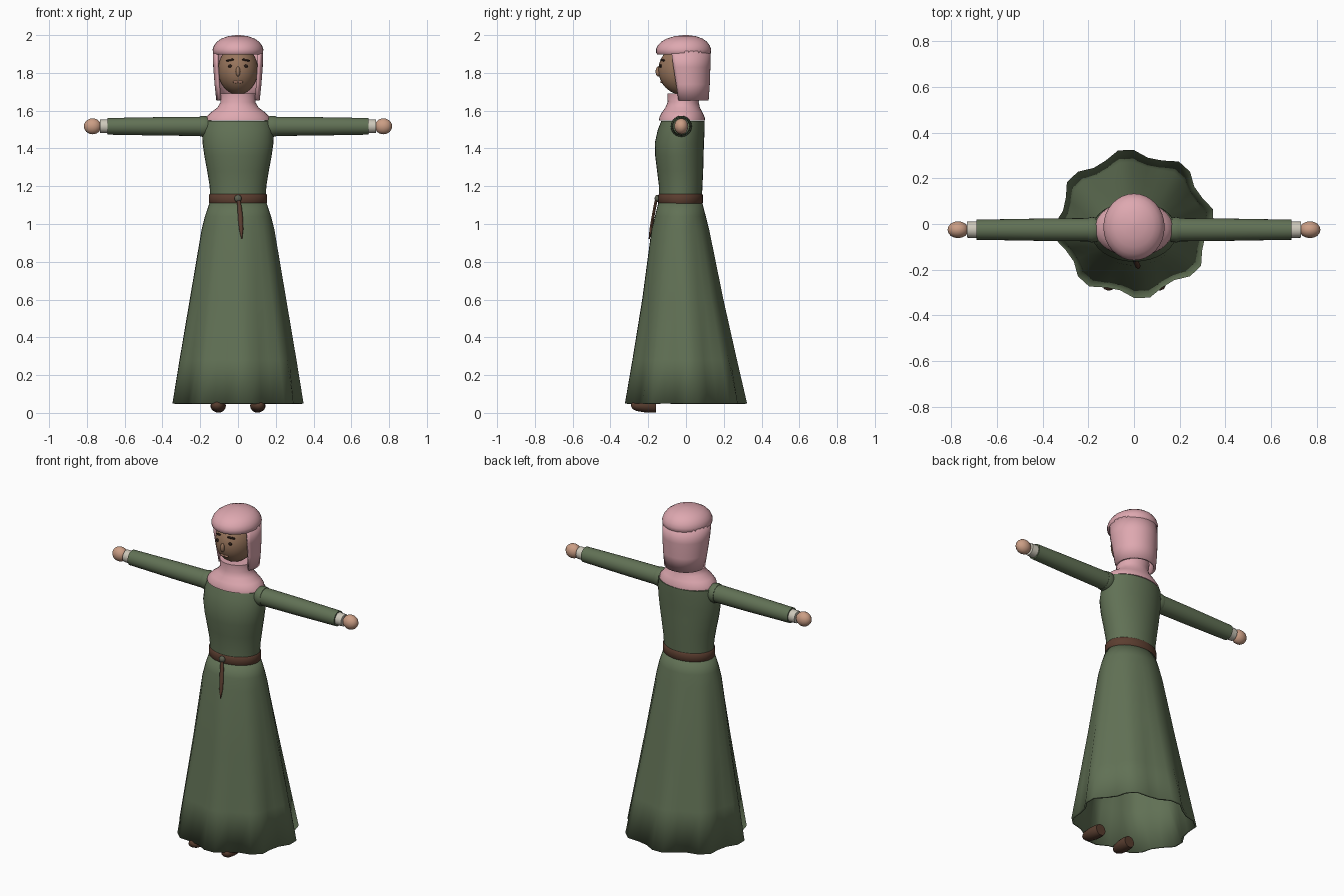
import bpy, bmesh, math
from mathutils import Vector


def srgb(r, g, b):
    f = lambda c: c / 12.92 if c <= 0.04045 else ((c + 0.055) / 1.055) ** 2.4
    return (f(r / 255), f(g / 255), f(b / 255), 1)


def material(name, *rgb):
    m = bpy.data.materials.new(name)
    m.diffuse_color = srgb(*rgb)
    return m


GREEN = material("dress_green", 97, 113, 85)
PINK = material("scarf_pink", 222, 168, 176)
FACE = material("face_skin", 152, 117, 92)
HAND = material("hand_skin", 203, 158, 133)
LEATHER = material("belt_brown", 92, 62, 48)
SHOE = material("shoe_brown", 86, 60, 46)
LINEN = material("cuff_linen", 205, 200, 186)
DARK = material("eye_dark", 42, 28, 22)
LIP = material("lip_tan", 176, 130, 110)
KNOT = material("knot_grey", 92, 96, 80)


def finish(bm, name, mat, angle=45):
    bmesh.ops.recalc_face_normals(bm, faces=bm.faces)
    me = bpy.data.meshes.new(name)
    bm.to_mesh(me)
    bm.free()
    me.materials.append(mat)
    ob = bpy.data.objects.new(name, me)
    bpy.context.collection.objects.link(ob)
    bpy.ops.object.select_all(action='DESELECT')
    ob.select_set(True)
    bpy.context.view_layer.objects.active = ob
    bpy.ops.object.shade_smooth_by_angle(angle=math.radians(angle))
    return ob


def loft(name, mat, rings, n=32, axis='Z', sign=1, arc=None, caps=True, wave=None, angle=45):
    """Rings are (height, radius_a, radius_b, centre_b, centre_a)."""
    bm = bmesh.new()
    rows = []
    a0, a1 = arc or (0, 360)
    count = n + 1 if arc else n
    for i, ring in enumerate(rings):
        h, ra, rb, cb, ca = (tuple(ring) + (0, 0))[:5]
        row = []
        for k in range(count):
            t = math.radians(a0 + (a1 - a0) * k / n)
            w = 1 + (wave[i] * math.cos(8 * (t - math.radians(7))) if wave else 0)
            a, b = ca + ra * w * math.cos(t), cb + rb * w * math.sin(t)
            p = {'Z': (a, b, h), 'X': (sign * h, a, b), 'Y': (a, h, b)}[axis]
            row.append(bm.verts.new(p))
        rows.append(row)
    for r0, r1 in zip(rows, rows[1:]):
        for k in range(n):
            j = (k + 1) % count
            bm.faces.new((r0[k], r0[j], r1[j], r1[k]))
    if caps and not arc:
        bm.faces.new(rows[0])
        bm.faces.new(rows[-1])
    return finish(bm, name, mat, angle)


def ball(name, mat, centre, radii, tilt=0, seg=16):
    bm = bmesh.new()
    bmesh.ops.create_uvsphere(bm, u_segments=seg, v_segments=seg * 3 // 4, radius=1)
    for v in bm.verts:
        v.co = Vector([c * r for c, r in zip(v.co, radii)])
    ob = finish(bm, name, mat, 60)
    ob.location = centre
    ob.rotation_euler.y = tilt
    return ob


def thicken(ob, t):
    mod = ob.modifiers.new("thickness", 'SOLIDIFY')
    mod.thickness = t
    mod.offset = -1


# Dress: scalloped open skirt and fitted bodice
skirt = loft("skirt", GREEN, [
    (0.05, 0.335, 0.312, 0.0), (0.28, 0.302, 0.27, -0.007), (0.6, 0.252, 0.212, -0.017),
    (0.97, 0.192, 0.152, -0.03), (1.04, 0.175, 0.135, -0.03), (1.125, 0.147, 0.113, -0.03)],
    n=32, caps=False, wave=[0.065, 0.045, 0.025, 0.008, 0, 0])
thicken(skirt, 0.012)
loft("bodice", GREEN, [
    (1.11, 0.147, 0.113, -0.03), (1.2, 0.15, 0.115, -0.028), (1.28, 0.163, 0.122, -0.031),
    (1.36, 0.178, 0.128, -0.035), (1.43, 0.188, 0.13, -0.035), (1.5, 0.186, 0.124, -0.025),
    (1.545, 0.178, 0.115, -0.016)])

# Belt with knot and hanging end
loft("belt", LEATHER, [
    (1.105, 0.148, 0.113, -0.029), (1.112, 0.154, 0.119, -0.029), (1.153, 0.154, 0.119, -0.029),
    (1.16, 0.148, 0.113, -0.029)])
ball("belt_knot", KNOT, (0, -0.152, 1.135), (0.019, 0.014, 0.019))
loft("belt_tail", LEATHER, [
    (1.125, 0.009, 0.008, -0.158, 0.004), (1.08, 0.012, 0.008, -0.167, 0.009),
    (1.02, 0.013, 0.008, -0.178, 0.014), (0.97, 0.011, 0.008, -0.186, 0.017),
    (0.92, 0.002, 0.003, -0.195, 0.02)], n=10)

# Arms and shoes, mirrored
AY, AZ = -0.025, 1.517
for s, side in ((-1, "right"), (1, "left")):
    arm = lambda rows: [(x, r, r, AZ, AY) for x, r in rows]
    loft(side + "_shoulder", GREEN, arm([(0.14, 0.045), (0.165, 0.053), (0.185, 0.056), (0.2, 0.053)]),
         24, 'X', s)
    loft(side + "_sleeve", GREEN, arm([(0.18, 0.051), (0.4, 0.049), (0.69, 0.044)]), 24, 'X', s)
    loft(side + "_cuff", LINEN, arm([(0.66, 0.038), (0.73, 0.035)]), 20, 'X', s)
    ball(side + "_hand", HAND, (s * 0.77, AY, AZ), (0.046, 0.037, 0.042))
    loft(side + "_shoe", SHOE, [
        (-0.29, 0.008, 0.006, 0.04, s * 0.11), (-0.284, 0.022, 0.017, 0.038, s * 0.11),
        (-0.262, 0.035, 0.028, 0.038, s * 0.108), (-0.22, 0.041, 0.034, 0.037, s * 0.105),
        (-0.18, 0.038, 0.036, 0.037, s * 0.103), (-0.16, 0.032, 0.034, 0.036, s * 0.102)],
        16, 'Y')

# Head scarf: collar, hanging veil and rounded cap
loft("scarf_collar", PINK, [
    (1.548, 0.172, 0.122, -0.021), (1.565, 0.168, 0.12, -0.021), (1.59, 0.145, 0.108, -0.02),
    (1.615, 0.11, 0.092, -0.018), (1.645, 0.092, 0.082, -0.015), (1.69, 0.097, 0.086, -0.012)])
veil = loft("scarf_veil", PINK, [
    (1.655, 0.115, 0.108, 0.012), (1.74, 0.124, 0.12, 0.006), (1.83, 0.131, 0.132, -0.003),
    (1.915, 0.133, 0.14, -0.01)], n=32, arc=(-29, 209))
thicken(veil, 0.014)
loft("scarf_cap", PINK, [
    (1.897, 0.126, 0.138, -0.013), (1.905, 0.133, 0.145, -0.013), (1.925, 0.134, 0.146, -0.013),
    (1.945, 0.127, 0.138, -0.012), (1.965, 0.112, 0.121, -0.01), (1.982, 0.087, 0.094, -0.007),
    (1.994, 0.052, 0.056, -0.004), (2.0, 0.012, 0.012, -0.002)])

# Head and face
HC, HR = (0, -0.02, 1.815), (0.106, 0.126, 0.13)
ball("head", FACE, HC, HR, seg=32)


def face_y(x, z):
    return HC[1] - HR[1] * math.sqrt(1 - (x / HR[0]) ** 2 - ((z - HC[2]) / HR[2]) ** 2)


ball("nose", FACE, (0, face_y(0, 1.807) - 0.002, 1.807), (0.012, 0.013, 0.026))
for s, side in ((-1, "right"), (1, "left")):
    ball(side + "_eye", DARK, (s * 0.042, face_y(0.042, 1.836), 1.836), (0.011, 0.006, 0.009), seg=12)
    brow = ball(side + "_eyebrow", DARK, (s * 0.042, face_y(0.042, 1.868), 1.868),
                (0.025, 0.005, 0.006), s * 0.15, 12)
    brow.rotation_euler.z = s * 0.45
    ball(side + "_lip", LIP, (s * 0.012, face_y(0.012, 1.752), 1.752), (0.014, 0.006, 0.007), seg=12)
